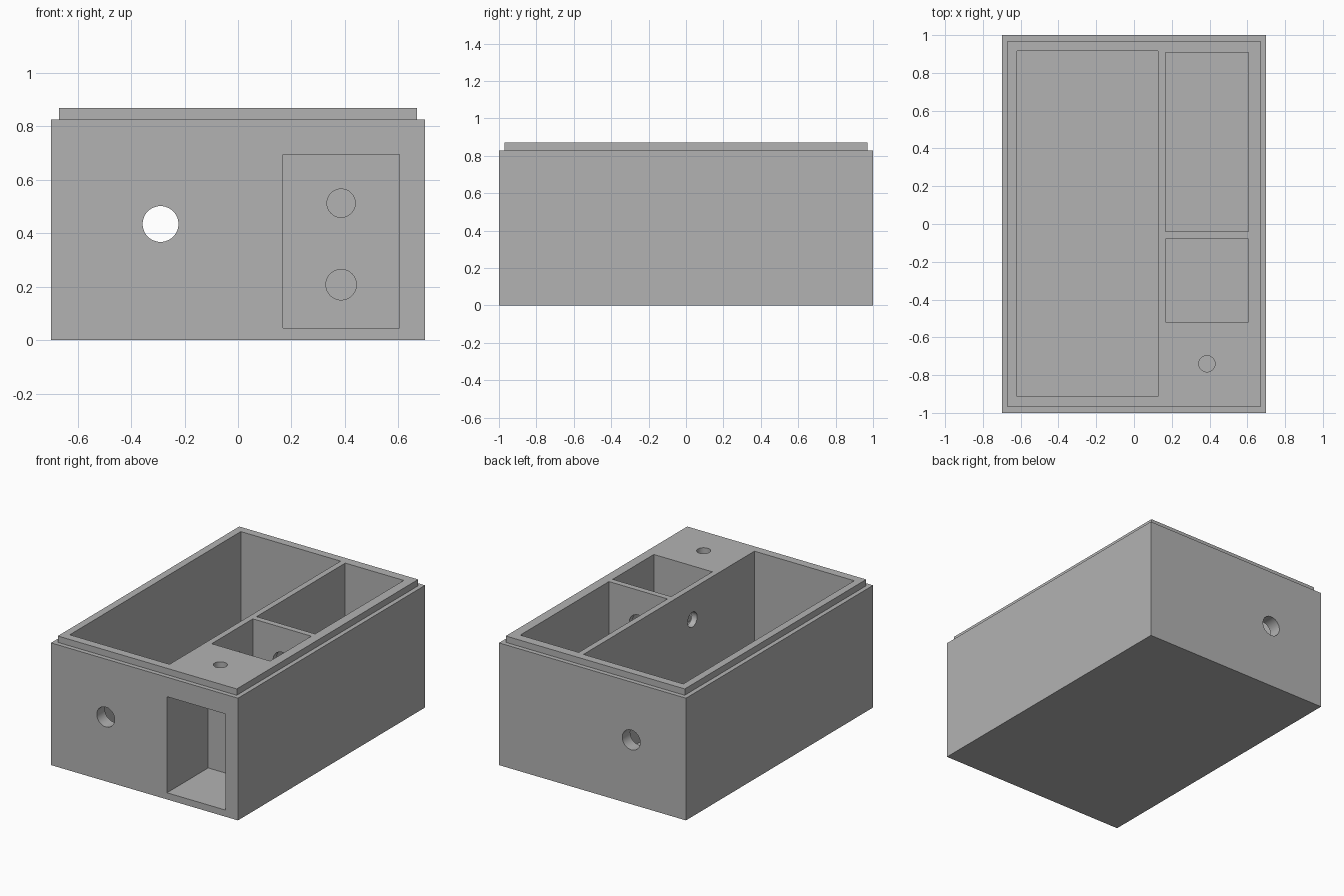
import bpy
import bmesh
from math import radians, pi
from mathutils import Matrix, Vector

default = bpy.data.objects.get("Cube")
if default:
    bpy.data.objects.remove(default, do_unlink=True)

# Single flat grey
grey = bpy.data.materials.new("matte_grey")
grey.use_nodes = True
colour = (0.45, 0.45, 0.45, 1)
grey.diffuse_color = colour
grey.node_tree.nodes["Principled BSDF"].inputs["Base Color"].default_value = colour


def make_object(name, bm):
    mesh = bpy.data.meshes.new(name)
    bm.to_mesh(mesh)
    bm.free()
    mesh.materials.append(grey)
    obj = bpy.data.objects.new(name, mesh)
    bpy.context.collection.objects.link(obj)
    return obj


def box(low, high):
    low, high = Vector(low), Vector(high)
    bm = bmesh.new()
    size = Matrix.Diagonal((*(high - low), 1))
    bmesh.ops.create_cube(bm, size=1, matrix=Matrix.Translation((low + high) / 2) @ size)
    return bm


def cut(body, bm):
    """Subtract a shape from the body and discard the cutter."""
    cutter = make_object("cutter", bm)
    cutter.hide_render = True
    mod = body.modifiers.new("cut", 'BOOLEAN')
    mod.operation = 'DIFFERENCE'
    mod.solver = 'EXACT'
    mod.object = cutter
    bpy.context.view_layer.objects.active = body
    bpy.ops.object.modifier_apply(modifier=mod.name)
    bpy.data.objects.remove(cutter, do_unlink=True)


def drill(body, centre, radius, axis, length):
    turn = {'X': Matrix.Rotation(pi / 2, 4, 'Y'),
            'Y': Matrix.Rotation(pi / 2, 4, 'X'),
            'Z': Matrix.Identity(4)}[axis]
    bm = bmesh.new()
    bmesh.ops.create_cone(bm, cap_ends=True, segments=48, radius1=radius, radius2=radius,
                          depth=length, matrix=Matrix.Translation(centre) @ turn)
    cut(body, bm)


# Solid block with a stepped lip raised from its top face
bm = box((-0.7, -1, 0), (0.7, 1, 0.827))
top = max(bm.faces, key=lambda f: f.calc_center_median().z)
bmesh.ops.inset_region(bm, faces=[top], thickness=0.043)
raised = bmesh.ops.extrude_face_region(bm, geom=[top])["geom"]
bmesh.ops.translate(bm, vec=(0, 0, 0.043),
                    verts=[v for v in raised if isinstance(v, bmesh.types.BMVert)])
if top.is_valid:
    bmesh.ops.delete(bm, geom=[top], context='FACES_ONLY')
bmesh.ops.recalc_face_normals(bm, faces=bm.faces)
body = make_object("compartment_box", bm)

# Open compartments: long bay, rear bay, middle bay, and the front pocket
floor, above = 0.045, 1.0
cut(body, box((-0.62, -0.913, floor), (0.127, 0.915, above)))
cut(body, box((0.167, -0.04, floor), (0.605, 0.908, above)))
cut(body, box((0.167, -0.52, floor), (0.605, -0.08, above)))
cut(body, box((0.169, -1.1, floor), (0.605, -0.56, 0.695)))

# Holes in the outer walls
for y in (-1, 1):
    drill(body, (-0.29, y, 0.435), 0.067, 'Y', 0.4)

# Holes through the inner walls and the pocket roof
drill(body, (0.386, -0.54, 0.513), 0.053, 'Y', 0.1)
drill(body, (0.386, -0.54, 0.208), 0.057, 'Y', 0.1)
drill(body, (0.386, -0.06, 0.635), 0.067, 'Y', 0.1)
drill(body, (0.146, -0.25, 0.66), 0.05, 'X', 0.1)
drill(body, (0.386, -0.74, 0.8), 0.043, 'Z', 0.4)

# Crisp edges with smooth hole walls
bpy.ops.object.select_all(action='DESELECT')
body.select_set(True)
bpy.context.view_layer.objects.active = body
bpy.ops.object.shade_smooth_by_angle(angle=radians(30))
